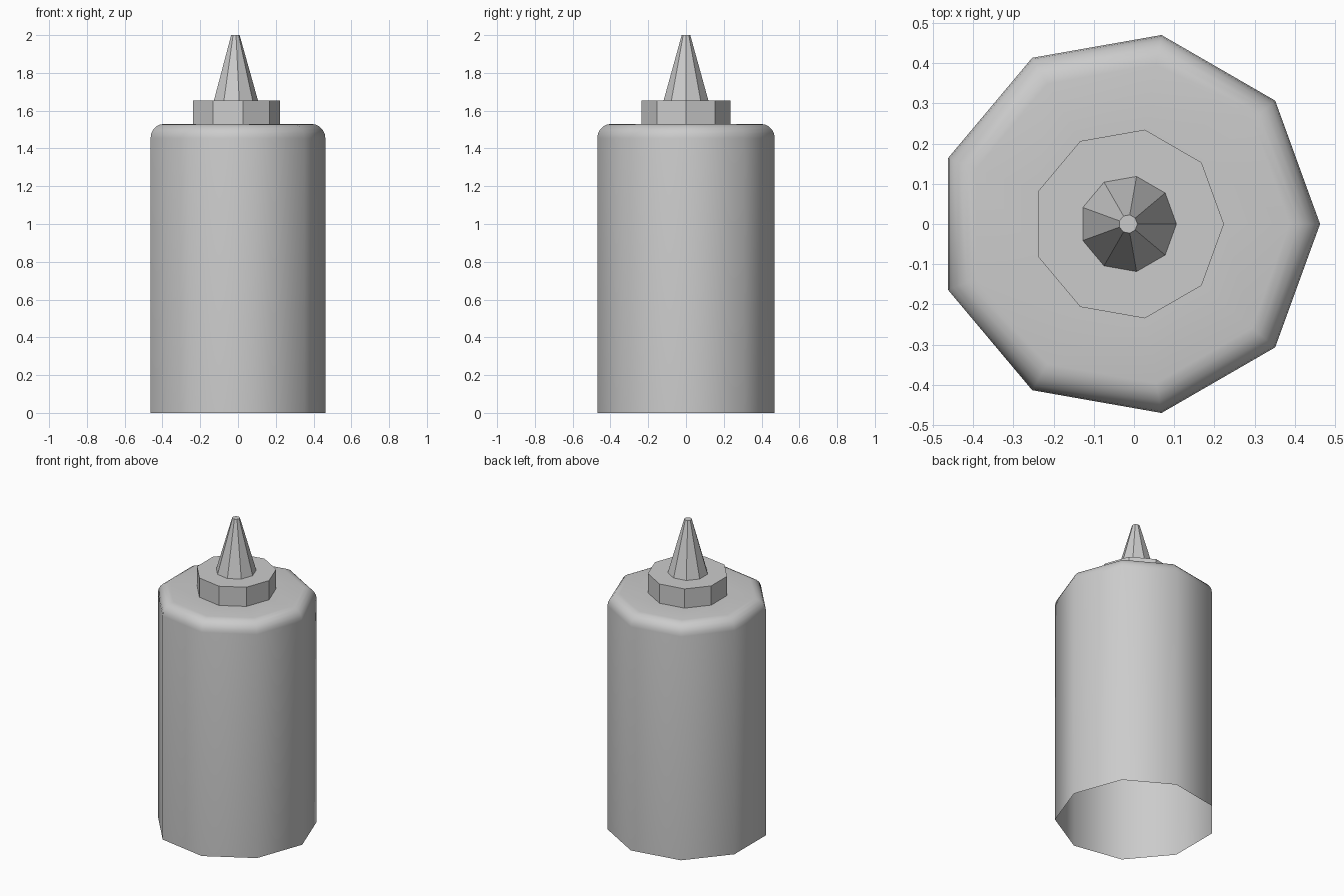
import bpy, bmesh, math

if "Cube" in bpy.data.objects:
    bpy.data.objects.remove(bpy.data.objects["Cube"])

SIDES = 9
CX = -0.0145  # nine-sided ring is centred by its bounds


def lathe(name, profile, smooth=False, cap_top=False):
    """Sweep a (radius, z) profile around a nine-sided ring."""
    bm = bmesh.new()
    rings = []
    for r, z in profile:
        rings.append([bm.verts.new((CX + r * math.cos(math.tau * i / SIDES),
                                    r * math.sin(math.tau * i / SIDES), z))
                      for i in range(SIDES)])
    for a, b in zip(rings, rings[1:]):
        for i in range(SIDES):
            j = (i + 1) % SIDES
            bm.faces.new((a[i], a[j], b[j], b[i]))
    if cap_top:
        bm.faces.new(rings[-1])
    for f in bm.faces:
        f.smooth = smooth
    mesh = bpy.data.meshes.new(name)
    bm.to_mesh(mesh)
    bm.free()
    obj = bpy.data.objects.new(name, mesh)
    bpy.context.collection.objects.link(obj)
    return obj


# Bottle body: open at the bottom, rounded shoulder, flat top ring
R, TOP, BEVEL = 0.477, 1.53, 0.075
shoulder = [(R - BEVEL + BEVEL * math.cos(t * math.pi / 10),
             TOP - BEVEL + BEVEL * math.sin(t * math.pi / 10)) for t in range(6)]
lathe("bottle_body", [(R, 0)] + shoulder + [(0.238, TOP)], smooth=True)

# Faceted collar with a ledge running in to the nozzle
lathe("collar", [(0.238, TOP), (0.238, 1.655), (0.12, 1.655)])

# Tapered nozzle with a small flat tip
lathe("nozzle", [(0.12, 1.655), (0.023, 2.0)], cap_top=True)
